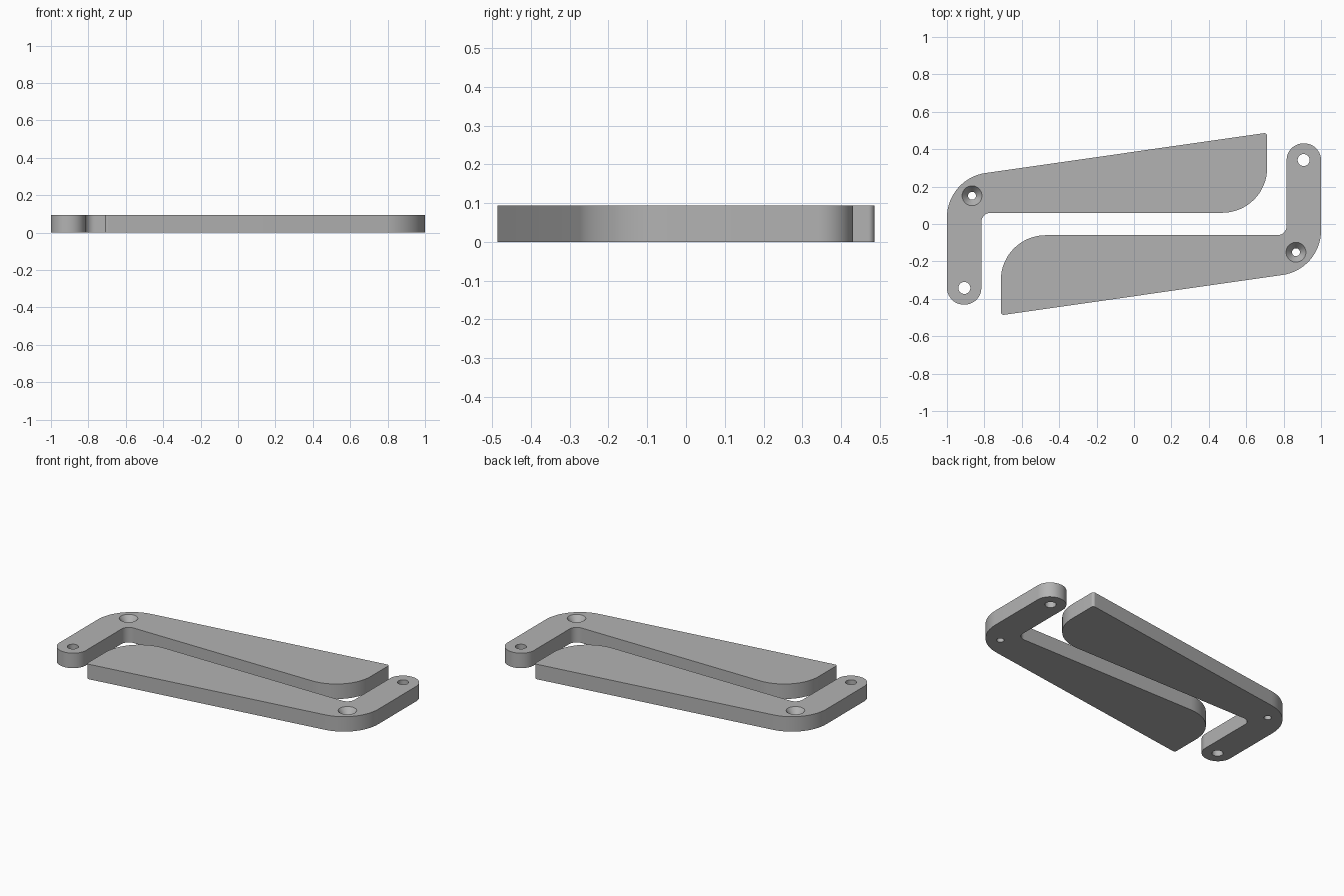
import bpy
import bmesh
from math import pi, cos, sin, tan
from mathutils import Vector

THICK = 0.094

cube = bpy.data.objects.get("Cube")
if cube:
    bpy.data.objects.remove(cube, do_unlink=True)

grey = bpy.data.materials.new("plain grey")
grey.use_nodes = True
grey.diffuse_color = (0.45, 0.45, 0.45, 1)
shader = next(n for n in grey.node_tree.nodes if n.type == "BSDF_PRINCIPLED")
shader.inputs["Base Color"].default_value = grey.diffuse_color


def rounded(corners, steps=16):
    """Outline from (x, y, radius) corners, each replaced by a tangent arc."""
    outline = []
    for i, (x, y, r) in enumerate(corners):
        p = Vector((x, y))
        a = (Vector(corners[i - 1][:2]) - p).normalized()
        b = (Vector(corners[(i + 1) % len(corners)][:2]) - p).normalized()
        half = a.angle(b) / 2
        centre = p + (a + b).normalized() * (r / sin(half))
        start = p + a * (r / tan(half)) - centre
        end = p + b * (r / tan(half)) - centre
        sweep = start.angle_signed(end)
        for k in range(steps + 1):
            t = -sweep * k / steps
            outline.append(centre + Vector((start.x * cos(t) - start.y * sin(t),
                                            start.x * sin(t) + start.y * cos(t))))
    return outline


def new_object(name, bm):
    bmesh.ops.remove_doubles(bm, verts=bm.verts, dist=0.0002)
    bmesh.ops.recalc_face_normals(bm, faces=bm.faces)
    mesh = bpy.data.meshes.new(name)
    bm.to_mesh(mesh)
    bm.free()
    obj = bpy.data.objects.new(name, mesh)
    bpy.context.collection.objects.link(obj)
    return obj


def hole_cutter(name, x, y, profile, sides=40):
    """Solid of revolution from (radius, z) pairs."""
    bm = bmesh.new()
    rings = [[bm.verts.new((x + r * cos(2 * pi * k / sides), y + r * sin(2 * pi * k / sides), z))
              for k in range(sides)] for r, z in profile]
    for low, high in zip(rings, rings[1:]):
        for k in range(sides):
            n = (k + 1) % sides
            bm.faces.new((low[k], low[n], high[n], high[k]))
    bm.faces.new(rings[0])
    bm.faces.new(rings[-1])
    cutter = new_object(name, bm)
    cutter.hide_render = True
    return cutter


# Lever plate: short arm, long tapered blade, rounded corners
corners = [(-1, -0.431, 0.09), (-0.816, -0.431, 0.09), (-0.816, 0.06, 0.05),
           (0.712, 0.06, 0.24), (0.712, 0.488, 0.015), (-1, 0.243, 0.24)]
bm = bmesh.new()
base = bm.faces.new([bm.verts.new((p.x, p.y, 0)) for p in rounded(corners)])
top = bmesh.ops.extrude_face_region(bm, geom=[base], use_keep_orig=True)["geom"]
bmesh.ops.translate(bm, vec=(0, 0, THICK),
                    verts=[v for v in top if isinstance(v, bmesh.types.BMVert)])
lever = new_object("back_lever", bm)
lever.data.materials.append(grey)

# Pin hole in the arm, countersunk screw hole at the elbow
over = 0.02
cutters = [
    hole_cutter("pin_hole_cutter", -0.907, -0.342, [(0.032, -over), (0.032, THICK + over)]),
    hole_cutter("screw_hole_cutter", -0.866, 0.151,
                [(0.021, -over), (0.021, THICK - 0.04), (0.053, THICK), (0.053, THICK + over)]),
]
for cutter in cutters:
    mod = lever.modifiers.new(cutter.name, "BOOLEAN")
    mod.operation = "DIFFERENCE"
    mod.solver = "EXACT"
    mod.object = cutter
graph = bpy.context.evaluated_depsgraph_get()
cut_mesh = bpy.data.meshes.new_from_object(lever.evaluated_get(graph))
lever.modifiers.clear()
lever.data = cut_mesh
if not cut_mesh.materials:
    cut_mesh.materials.append(grey)
for cutter in cutters:
    bpy.data.objects.remove(cutter, do_unlink=True)

# Smooth curved walls, crisp rims
bpy.ops.object.select_all(action="DESELECT")
lever.select_set(True)
bpy.context.view_layer.objects.active = lever
bpy.ops.object.shade_smooth_by_angle(angle=pi / 6)

# Second lever: the same part turned half a revolution
front = bpy.data.objects.new("front_lever", lever.data)
front.rotation_euler.z = pi
bpy.context.collection.objects.link(front)
